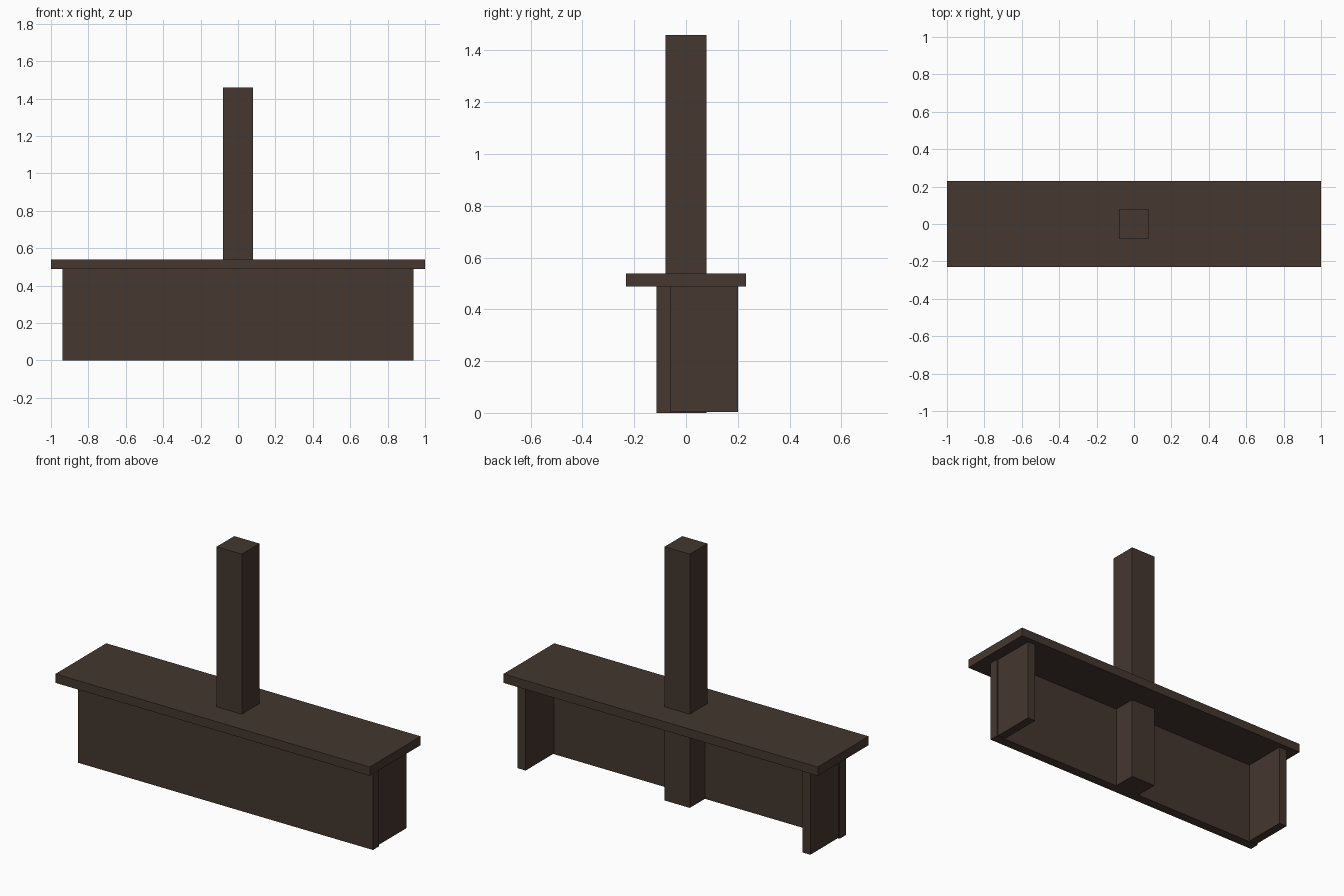
import bpy

if "Cube" in bpy.data.objects:
    bpy.data.objects.remove(bpy.data.objects["Cube"])

wood = bpy.data.materials.new("dark brown wood")
wood.diffuse_color = (0.058, 0.038, 0.029, 1.0)
wood.use_nodes = True
wood.node_tree.nodes["Principled BSDF"].inputs["Base Color"].default_value = wood.diffuse_color


def box(name, x, y, z):
    """Box from (min, max) ranges on each axis."""
    centre = [(a + b) / 2 for a, b in (x, y, z)]
    size = [b - a for a, b in (x, y, z)]
    bpy.ops.mesh.primitive_cube_add(size=1, location=centre)
    ob = bpy.context.object
    ob.name = name
    ob.scale = size
    bpy.ops.object.transform_apply(location=False, rotation=False, scale=True)
    ob.data.materials.append(wood)
    return ob


# Flat counter top
box("counter_top", (-1.0, 1.0), (-0.231, 0.231), (0.488, 0.539))

# Front panel under the counter
box("front_panel", (-0.938, 0.938), (-0.113, -0.057), (0.0, 0.488))

# Side panels, slightly inset behind the front panel
for side, label in ((-1, "left"), (1, "right")):
    box(label + "_side_panel", tuple(sorted((side * 0.88, side * 0.931))),
        (-0.057, 0.2), (0.004, 0.488))

# Post running from the ground up through the counter
box("centre_post", (-0.08, 0.08), (-0.08, 0.08), (0.0, 1.459))
